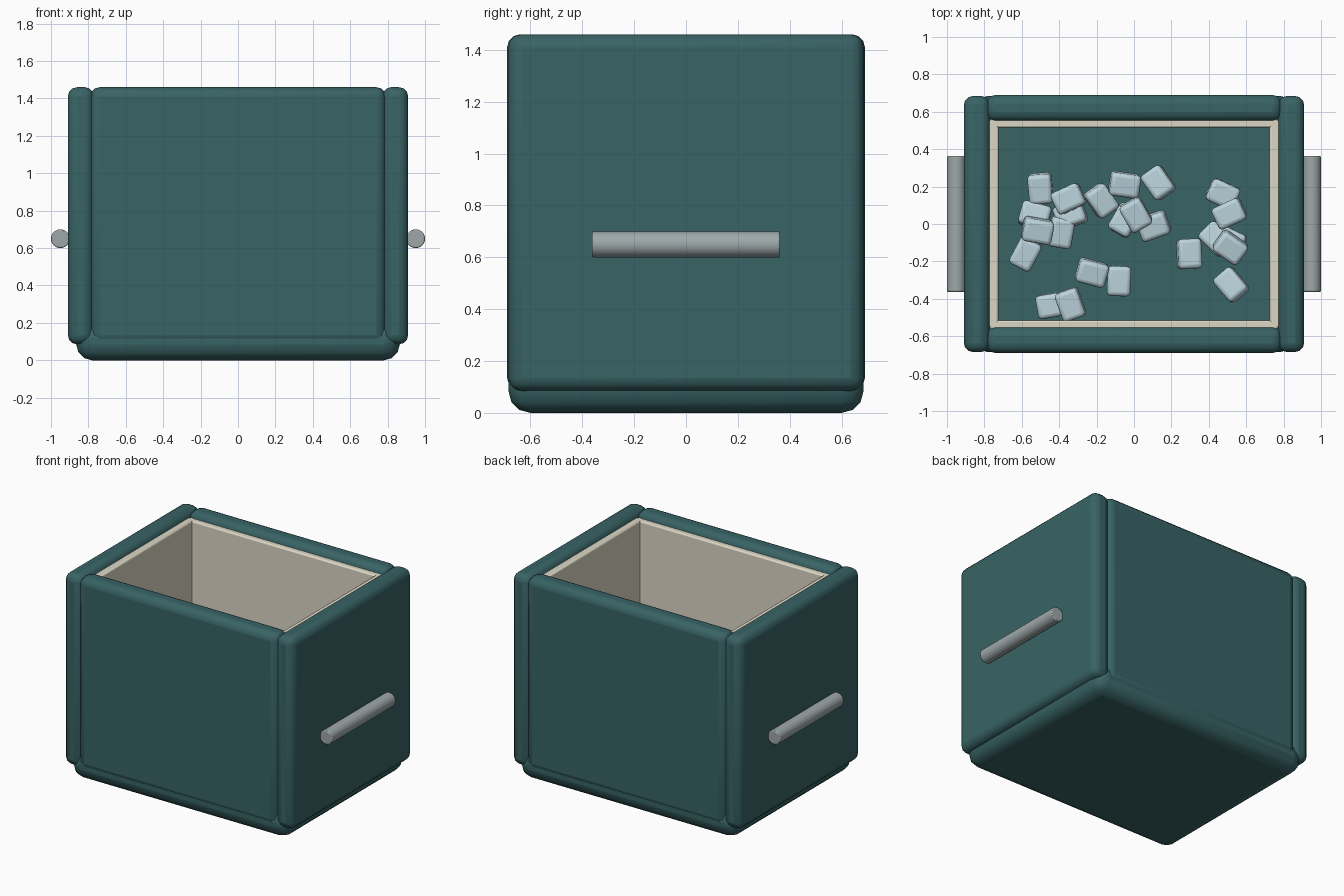
import bpy, math, random

if "Cube" in bpy.data.objects:
    bpy.data.objects.remove(bpy.data.objects["Cube"])

random.seed(4)


def material(name, rgb):
    m = bpy.data.materials.new(name)
    m.diffuse_color = (*rgb, 1)
    m.use_nodes = True
    m.node_tree.nodes["Principled BSDF"].inputs["Base Color"].default_value = m.diffuse_color
    return m


TEAL = material("teal shell", (0.04, 0.125, 0.13))
CREAM = material("cream liner", (0.72, 0.68, 0.56))
STEEL = material("grey handle", (0.34, 0.39, 0.40))
ICE = material("ice", (0.50, 0.66, 0.72))


def finish(ob, name, mat, bevel, segments):
    ob.name = name
    ob.data.materials.append(mat)
    if bevel:
        mod = ob.modifiers.new("bevel", "BEVEL")
        mod.width = bevel
        mod.segments = segments
        mod.limit_method = "ANGLE"
    bpy.ops.object.shade_smooth_by_angle(angle=math.radians(35))
    return ob


def box(name, lo, hi, mat, bevel=0.0, segments=3):
    bpy.ops.mesh.primitive_cube_add(size=1, location=[(a + b) / 2 for a, b in zip(lo, hi)])
    ob = bpy.context.object
    ob.scale = [b - a for a, b in zip(lo, hi)]
    bpy.ops.object.transform_apply(location=False, rotation=False, scale=True)
    return finish(ob, name, mat, bevel, segments)


def mirrored_box(names, axis, lo, hi, mat, bevel, segments=3):
    # a box on the positive side of an axis and its twin on the other side
    box(names[0], lo, hi, mat, bevel, segments)
    lo2, hi2 = list(lo), list(hi)
    lo2[axis], hi2[axis] = -hi[axis], -lo[axis]
    box(names[1], lo2, hi2, mat, bevel, segments)


# Shell: base slab and four rounded walls
box("base", (-0.865, -0.685, 0), (0.865, 0.685, 0.20), TEAL, 0.085)
mirrored_box(("right_wall", "left_wall"), 0, (0.77, -0.685, 0.085), (0.91, 0.685, 1.46), TEAL, 0.05)
mirrored_box(("back_wall", "front_wall"), 1, (-0.79, 0.55, 0.085), (0.79, 0.69, 1.46), TEAL, 0.05)

# Inner liner panels
mirrored_box(("right_liner", "left_liner"), 0, (0.725, -0.555, 0.18), (0.785, 0.555, 1.42), CREAM, 0.01, 2)
mirrored_box(("back_liner", "front_liner"), 1, (-0.77, 0.515, 0.18), (0.77, 0.57, 1.42), CREAM, 0.01, 2)

# Side handles
for side, x in (("left", -0.95), ("right", 0.95)):
    bpy.ops.mesh.primitive_cylinder_add(vertices=32, radius=0.05, depth=0.725,
                                        location=(x, 0, 0.65), rotation=(math.pi / 2, 0, 0))
    finish(bpy.context.object, side + "_handle", STEEL, 0.006, 2)

# Ice cubes: x, y, turn in degrees, layer in the pile
CUBES = [
    (-0.50, 0.19, 95, 0), (-0.35, 0.135, 25, 1), (-0.53, 0.045, -15, 0), (-0.515, -0.035, -10, 1),
    (-0.39, -0.045, 80, 0), (-0.58, -0.16, 62, 0), (-0.34, 0.05, 20, 0), (-0.175, 0.125, -55, 0),
    (-0.05, 0.21, -8, 0.6), (0.13, 0.22, -55, 0), (-0.05, 0.02, 60, 0), (0.01, 0.05, -60, 1),
    (0.105, -0.01, 20, 0), (0.475, 0.16, -25, 0), (0.51, 0.055, 25, 1), (0.44, -0.08, -45, 0),
    (0.515, -0.125, -35, 1), (0.51, -0.09, -25, 0), (0.295, -0.16, 93, 0), (-0.225, -0.26, -15, 0.4),
    (-0.08, -0.305, 88, 0), (-0.44, -0.435, 10, 0), (-0.34, -0.43, 110, 1), (0.52, -0.325, -50, 0),
]
for i, (x, y, turn, layer) in enumerate(CUBES, 1):
    ob = box(f"ice_cube_{i}", (-0.08, -0.063, -0.063), (0.08, 0.063, 0.063), ICE, 0.022)
    ob.location = (x, y, 0.265 + 0.11 * layer)
    ob.rotation_euler = (random.uniform(-0.15, 0.15), random.uniform(-0.15, 0.15), math.radians(turn))
